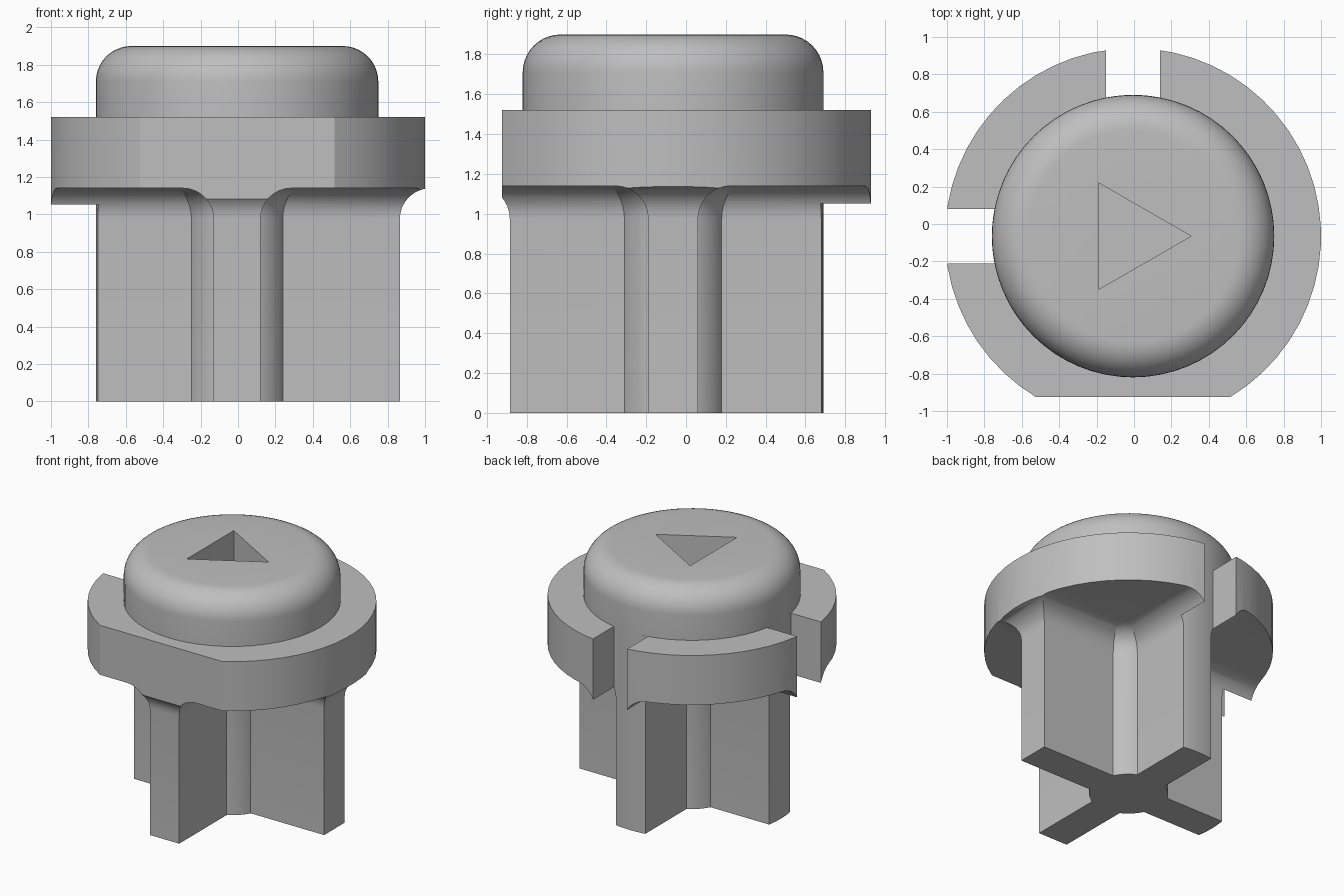
import bpy, bmesh
from math import sin, cos, pi, radians, asin, sqrt

cube = bpy.data.objects.get("Cube")
if cube:
    bpy.data.objects.remove(cube, do_unlink=True)

CX, CY = -0.005, -0.065          # axis of the round parts
FLANGE_R, CAP_R, CORE_R = 1.005, 0.755, 0.275
FLANGE_LOW, FLANGE_TOP, CAP_TOP = 1.14, 1.52, 1.90
FIN_HALF, SLOT_HALF = 0.125, 0.145
FILLET, ROUND = 0.165, 0.19

grey = bpy.data.materials.new("plain_grey")
grey.use_nodes = True
colour = (0.52, 0.52, 0.52, 1)
grey.diffuse_color = colour
grey.node_tree.nodes["Principled BSDF"].inputs["Base Color"].default_value = colour


def loft(name, sections):
    """Solid through a stack of (height, outline) sections."""
    bm = bmesh.new()
    rings = [[bm.verts.new((x + CX, y + CY, z)) for x, y in pts] for z, pts in sections]
    n = len(rings[0])
    for low, high in zip(rings, rings[1:]):
        for i in range(n):
            j = (i + 1) % n
            bm.faces.new((low[i], low[j], high[j], high[i]))
    bm.faces.new(rings[0][::-1])
    bm.faces.new(rings[-1])
    bmesh.ops.recalc_face_normals(bm, faces=bm.faces)
    mesh = bpy.data.meshes.new(name)
    bm.to_mesh(mesh)
    bm.free()
    mesh.materials.append(grey)
    obj = bpy.data.objects.new(name, mesh)
    bpy.context.collection.objects.link(obj)
    return obj


def arc(r, start, end, n):
    return [(r * cos(start + (end - start) * i / n), r * sin(start + (end - start) * i / n))
            for i in range(n + 1)]


def circle(r, n=64):
    return arc(r, 0, 2 * pi, n)[:-1]


def rect(x0, x1, y0, y1, d=0):
    return [(x0 - d, y0 - d), (x1 + d, y0 - d), (x1 + d, y1 + d), (x0 - d, y1 + d)]


def combine(target, other, operation):
    mod = target.modifiers.new("join", 'BOOLEAN')
    mod.operation, mod.solver, mod.object = operation, 'EXACT', other
    bpy.context.view_layer.objects.active = target
    bpy.ops.object.modifier_apply(modifier=mod.name)
    bpy.data.objects.remove(other, do_unlink=True)


def flared(name, outline, bottom, top):
    """Upright part whose outline widens in a concave fillet under the flange."""
    steps = 8
    sections = [(bottom, outline(0))]
    for i in range(steps + 1):
        a = pi / 2 * i / steps
        sections.append((FLANGE_LOW - FILLET + FILLET * sin(a), outline(FILLET * (1 - cos(a)))))
    sections.append((top, outline(FILLET)))
    return loft(name, sections)


# Cross-shaped stem with a round core
body = flared("flanged_stem", lambda d: rect(-1.2, 0.87, -FIN_HALF, FIN_HALF, d), -0.1, 1.30)
fin = flared("fin", lambda d: rect(-FIN_HALF, FIN_HALF, -0.82, 1.2, d), -0.15, 1.32)
core = flared("core", lambda d: circle(CORE_R + d, 48), -0.2, 1.34)
combine(body, fin, 'UNION')
combine(body, core, 'UNION')

# Flange slab, trimmed together with the stem to a circle with a front flat
slab = loft("slab", [(z, rect(-1.5, 1.5, -1.5, 1.5)) for z in (FLANGE_LOW, FLANGE_TOP)])
combine(body, slab, 'UNION')
flat = asin(0.52 / FLANGE_R)
outline = arc(FLANGE_R, -pi / 2 + flat, 1.5 * pi - flat, 48)
combine(body, loft("trim", [(0, outline), (1.8, outline)]), 'INTERSECT')

# Key slots at the right side and the back, ending at the cap radius
half = asin(SLOT_HALF / CAP_R)
for middle in (pi / 2, pi):
    pts = arc(CAP_R, middle + half, middle - half, 6)
    ux, uy = cos(middle), sin(middle)
    reach = 1.3
    pts += [(ux * reach + uy * SLOT_HALF, uy * reach - ux * SLOT_HALF),
            (ux * reach - uy * SLOT_HALF, uy * reach + ux * SLOT_HALF)]
    combine(body, loft("slot", [(-0.3, pts), (1.8, pts)]), 'DIFFERENCE')

# Round cap with a rolled top edge
sections = [(FLANGE_TOP, circle(CAP_R))]
for i in range(11):
    a = pi / 2 * i / 10
    sections.append((CAP_TOP - ROUND + ROUND * sin(a), circle(CAP_R - ROUND + ROUND * cos(a))))
cap = loft("round_cap", sections)

# Triangular pocket in the cap
tri = [(-0.185, -0.285), (0.31, 0), (-0.185, 0.285)]
combine(cap, loft("pocket", [(1.54, tri), (2.1, tri)]), 'DIFFERENCE')

# Smooth the curved faces, keep the corners crisp
for obj in (body, cap):
    bpy.ops.object.select_all(action='DESELECT')
    obj.select_set(True)
    bpy.context.view_layer.objects.active = obj
    bpy.ops.object.shade_smooth_by_angle(angle=radians(25))
